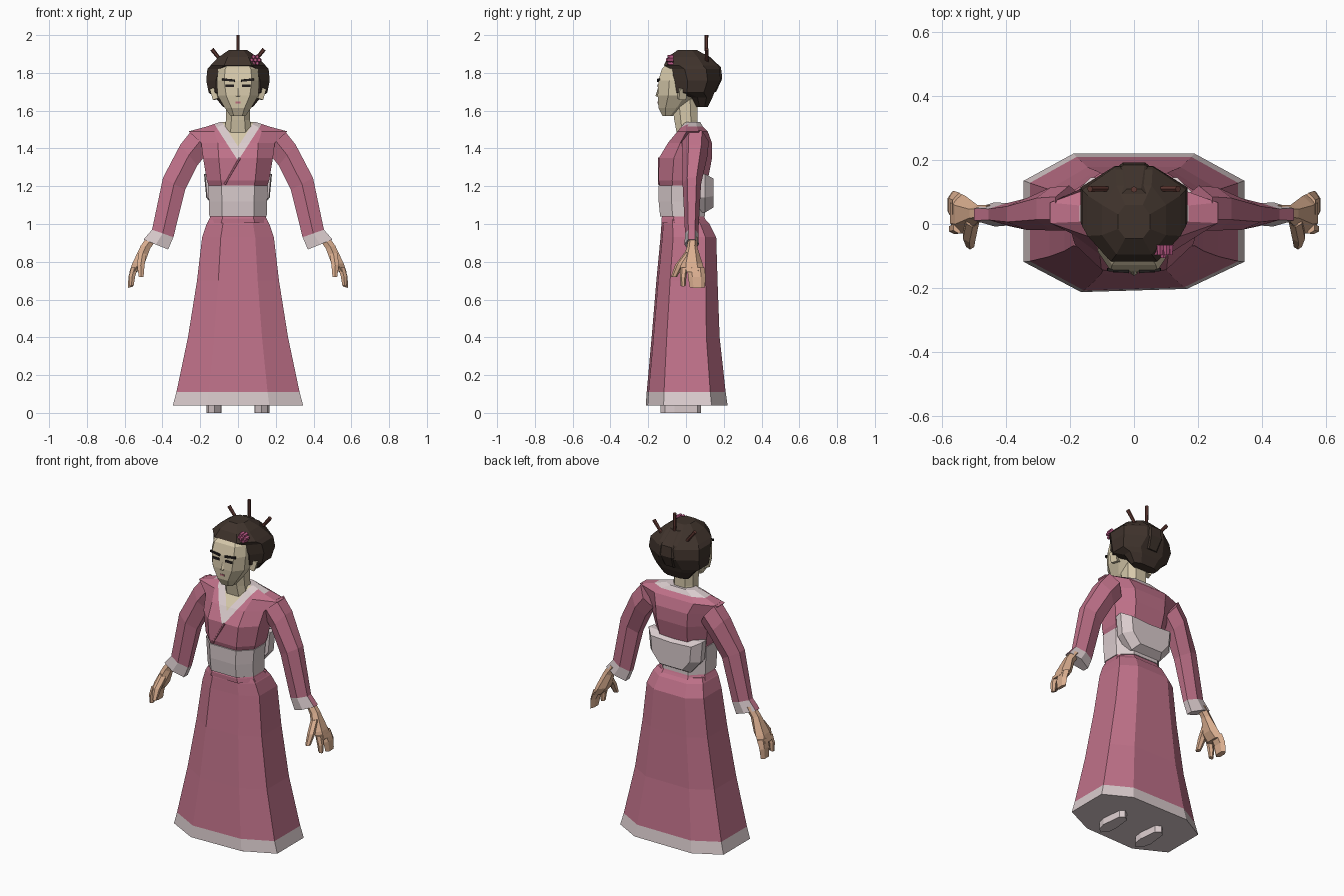
import bpy, bmesh, math
from mathutils import Vector


def material(name, rgb):
    m = bpy.data.materials.new(name)
    m.diffuse_color = (*rgb, 1)
    return m


PINK = material("rose_cloth", (0.52, 0.165, 0.25))
WHITE = material("pale_trim", (0.70, 0.60, 0.61))
FACE = material("powdered_skin", (0.67, 0.58, 0.40))
SKIN = material("hand_skin", (0.71, 0.43, 0.28))
HAIR = material("dark_hair", (0.050, 0.033, 0.025))
WOOD = material("red_wood", (0.115, 0.04, 0.032))
INK = material("black_ink", (0.015, 0.012, 0.012))
LIP = material("lip_rose", (0.50, 0.16, 0.20))
BLOOM = material("flower_pink", (0.50, 0.10, 0.24))


def finish(name, bm, mats, rule=None):
    bmesh.ops.recalc_face_normals(bm, faces=bm.faces)
    if rule:
        for f in bm.faces:
            f.material_index = rule(f.calc_center_median())
    me = bpy.data.meshes.new(name)
    bm.to_mesh(me)
    bm.free()
    for m in mats:
        me.materials.append(m)
    ob = bpy.data.objects.new(name, me)
    bpy.context.collection.objects.link(ob)
    return ob


def loft_bm(rings):
    bm = bmesh.new()
    rows = [[bm.verts.new(p) for p in r] for r in rings]
    n = len(rows[0])
    for a, b in zip(rows, rows[1:]):
        for i in range(n):
            bm.faces.new((a[i], a[(i + 1) % n], b[(i + 1) % n], b[i]))
    bm.faces.new(rows[0])
    bm.faces.new(rows[-1])
    return bm


def loft(name, rings, mats, rule=None):
    return finish(name, loft_bm(rings), mats, rule)


def octo(z, w, yf, yb, fx=0.55, bx=0.55, sy=0.28):
    """Horizontal eight-sided section, front at yf, back at yb."""
    d = sy * (yb - yf)
    return [(-w * fx, yf, z), (w * fx, yf, z), (w, yf + d, z), (w, yb - d, z),
            (w * bx, yb, z), (-w * bx, yb, z), (-w, yb - d, z), (-w, yf + d, z)]


def limb(s, xo, zo, xi, zi, y0, y1):
    """Six-sided limb section between an outer and an inner point."""
    a, b = y0 + 0.25 * (y1 - y0), y1 - 0.25 * (y1 - y0)
    xm, zm = (xo + xi) / 2, (zo + zi) / 2
    return [(s * xo, a, zo), (s * xo, b, zo), (s * xm, y1, zm),
            (s * xi, b, zi), (s * xi, a, zi), (s * xm, y0, zm)]


def plate(name, c, size, mat, rot=(0, 0, 0)):
    bm = bmesh.new()
    bmesh.ops.create_cube(bm, size=1)
    bmesh.ops.scale(bm, vec=size, verts=bm.verts)
    ob = finish(name, bm, [mat])
    ob.location, ob.rotation_euler = c, rot
    return ob


def stick(name, a, b, r, mat, r2=None):
    a, b = Vector(a), Vector(b)
    bm = bmesh.new()
    bmesh.ops.create_cone(bm, cap_ends=True, segments=6, radius1=r, radius2=r2 or r,
                          depth=(b - a).length)
    ob = finish(name, bm, [mat])
    ob.location = (a + b) / 2
    ob.rotation_euler = (b - a).to_track_quat('Z', 'Y').to_euler()
    return ob


# Skirt with pale hem; the left front corner stands out as the wrap edge
rows = [octo(z, w, yf, yb, 0.48, 0.55, 0.2) for z, w, yf, yb in (
    (0.04, 0.345, -0.203, 0.22), (0.11, 0.326, -0.198, 0.21), (0.4, 0.265, -0.172, 0.178),
    (0.7, 0.217, -0.147, 0.167), (0.93, 0.19, -0.125, 0.16), (1.0, 0.166, -0.12, 0.125),
    (1.025, 0.15, -0.115, 0.10))]
for r in rows:
    x, y, z = r[0]
    r[0] = (x, y - 0.01, z)
loft("skirt", rows, [PINK, WHITE], lambda c: int(c.z < 0.11))

# Sash band and the thin cloth edge beneath it
loft("sash", [octo(1.04, 0.152, -0.137, 0.10), octo(1.12, 0.154, -0.145, 0.10),
              octo(1.205, 0.16, -0.146, 0.105)], [WHITE])
loft("waist_fold", [octo(1.005, 0.163, -0.13, 0.115), octo(1.03, 0.15, -0.13, 0.10),
                    octo(1.05, 0.145, -0.12, 0.09)], [PINK])

# Sash knot at the back
knot = [(-0.18, 1.265), (0, 1.255), (0.18, 1.265), (0.168, 1.14), (0.10, 1.06), (-0.10, 1.06), (-0.168, 1.14)]
loft("sash_knot", [[(x * k, y, 1.17 + (z - 1.17) * k) for x, z in knot]
                   for y, k in ((0.055, 0.97), (0.10, 1.0), (0.145, 0.75))], [WHITE])

# Bodice, cut along two V planes for the collar and the bare chest
bm = loft_bm([octo(1.19, 0.15, -0.135, 0.10), octo(1.23, 0.165, -0.146, 0.115),
              octo(1.35, 0.185, -0.143, 0.138), octo(1.43, 0.195, -0.095, 0.137),
              octo(1.49, 0.262, -0.045, 0.115, 0.48, 0.5, 0.3),
              octo(1.515, 0.17, -0.025, 0.09, 0.6, 0.6), octo(1.54, 0.095, -0.005, 0.075)])
SLOPE = 1.55
for z0 in (1.335, 1.41):
    for s in (1, -1):
        front = [f for f in bm.faces if f.calc_center_median().y < 0.03]
        geom = set(front)
        for f in front:
            geom.update(f.edges)
            geom.update(f.verts)
        bmesh.ops.bisect_plane(bm, geom=list(geom), plane_co=(0, 0, z0),
                               plane_no=(s * SLOPE, 0, -1))


def bodice_colour(c):
    d = c.z - SLOPE * abs(c.x)
    if c.y < 0.03 and d > 1.335:
        return 2 if d > 1.41 else 1
    return int(c.z > 1.52)


finish("bodice", bm, [PINK, WHITE, FACE], bodice_colour)
stick("wrap_edge", (0.01, -0.143, 1.35), (-0.07, -0.143, 1.21), 0.006, PINK)

# Neck and head
loft("neck", [octo(1.46, 0.075, -0.045, 0.06), octo(1.55, 0.064, -0.062, 0.06),
              octo(1.68, 0.062, -0.08, 0.06)], [FACE])
loft("head", [octo(1.572, 0.04, -0.125, -0.07), octo(1.615, 0.07, -0.146, -0.01, 0.5),
              octo(1.68, 0.108, -0.15, 0.05, 0.58), octo(1.76, 0.112, -0.146, 0.06, 0.65),
              octo(1.82, 0.105, -0.128, 0.06, 0.65), octo(1.86, 0.08, -0.09, 0.05)], [FACE])
stick("nose", (0, -0.142, 1.725), (0, -0.15, 1.675), 0.005, FACE, 0.012)
plate("mouth", (0, -0.147, 1.643), (0.026, 0.008, 0.009), LIP)
for s in (1, -1):
    plate("eyebrow", (s * 0.05, -0.146, 1.762), (0.068, 0.0095, 0.012), INK, (0, s * -0.1, s * 0.1))
    plate("eye", (s * 0.043, -0.1475, 1.733), (0.045, 0.009, 0.013), INK)
    plate("ear", (s * 0.122, -0.02, 1.69), (0.03, 0.04, 0.06), FACE, (0, s * 0.3, s * 0.3))

# Hair: a rounded shell with a front roll and a rear bun
loft("hair", [octo(1.62, 0.08, 0.055, 0.115), octo(1.67, 0.12, 0.03, 0.14, 0.7, 0.5),
              octo(1.695, 0.155, -0.05, 0.15, 0.75, 0.5), octo(1.76, 0.168, -0.06, 0.182, 0.7, 0.35),
              octo(1.82, 0.162, -0.08, 0.18, 0.6, 0.35), octo(1.84, 0.145, -0.118, 0.17, 0.5, 0.4),
              octo(1.885, 0.10, -0.095, 0.12), octo(1.92, 0.05, -0.045, 0.06)], [HAIR])
loft("rear_bun", [octo(1.70, 0.045, 0.10, 0.16), octo(1.77, 0.065, 0.10, 0.192),
                  octo(1.83, 0.06, 0.08, 0.185), octo(1.90, 0.04, 0.05, 0.11)], [HAIR])

# Hair sticks
stick("centre_hair_stick", (0, 0.108, 1.80), (0, 0.108, 2.0), 0.007, WOOD, 0.010)
for s in (1, -1):
    stick("side_hair_stick", (s * 0.03, 0.11, 1.79), (s * 0.138, 0.11, 1.925), 0.007, WOOD, 0.011)

# Flower: a core ringed by petals
centre = Vector((0.092, -0.085, 1.868))
for i in range(6):
    a = i * math.pi / 3
    p = centre + Vector((0.02 * math.cos(a), 0, 0.02 * math.sin(a)))
    stick("flower_petal", p + Vector((0, 0.02, 0)), p - Vector((0, 0.012, 0)), 0.013, BLOOM, 0.009)
stick("flower_core", centre + Vector((0, 0.02, 0)), centre - Vector((0, 0.022, 0)), 0.017, BLOOM, 0.009)

for s in (1, -1):
    # Sleeve with pale cuff
    loft("sleeve", [limb(s, 0.245, 1.495, 0.16, 1.38, -0.02, 0.12),
                    limb(s, 0.305, 1.42, 0.215, 1.31, -0.02, 0.115),
                    limb(s, 0.397, 1.245, 0.28, 1.18, -0.018, 0.08),
                    limb(s, 0.455, 0.97, 0.342, 0.93, -0.005, 0.065),
                    limb(s, 0.50, 0.918, 0.37, 0.865, -0.008, 0.068)],
         [PINK, WHITE], lambda c: int(c.z < 0.935))
    # Hand: palm with joined fingers, index finger and thumb
    loft("palm", [limb(s, 0.475, 0.94, 0.43, 0.92, 0.01, 0.06),
                  limb(s, 0.515, 0.885, 0.465, 0.87, 0.005, 0.06),
                  limb(s, 0.56, 0.79, 0.495, 0.79, -0.03, 0.088),
                  limb(s, 0.575, 0.745, 0.525, 0.75, -0.03, 0.098)], [SKIN])
    loft("fingers", [limb(s, 0.567, 0.77, 0.525, 0.77, 0.008, 0.098),
                     limb(s, 0.58, 0.72, 0.548, 0.72, 0.01, 0.104),
                     limb(s, 0.583, 0.662, 0.557, 0.668, 0.02, 0.10)], [SKIN])
    loft("index_finger", [limb(s, 0.565, 0.77, 0.53, 0.77, -0.03, 0.01),
                          limb(s, 0.578, 0.72, 0.545, 0.72, -0.032, 0.002),
                          limb(s, 0.575, 0.67, 0.552, 0.675, -0.028, -0.002)], [SKIN])
    loft("thumb", [limb(s, 0.525, 0.85, 0.485, 0.84, -0.01, 0.035),
                   limb(s, 0.535, 0.785, 0.495, 0.78, -0.058, -0.01),
                   limb(s, 0.525, 0.72, 0.50, 0.72, -0.08, -0.048)], [SKIN])
    # Foot
    foot = [(0.095, -0.10), (0.125, -0.135), (0.155, -0.11), (0.168, -0.06), (0.155, 0.06),
            (0.13, 0.08), (0.10, 0.06), (0.088, -0.05)]
    loft("foot", [[(s * x, y, z) for x, y in foot] for z in (0, 0.02, 0.05)], [WHITE])
